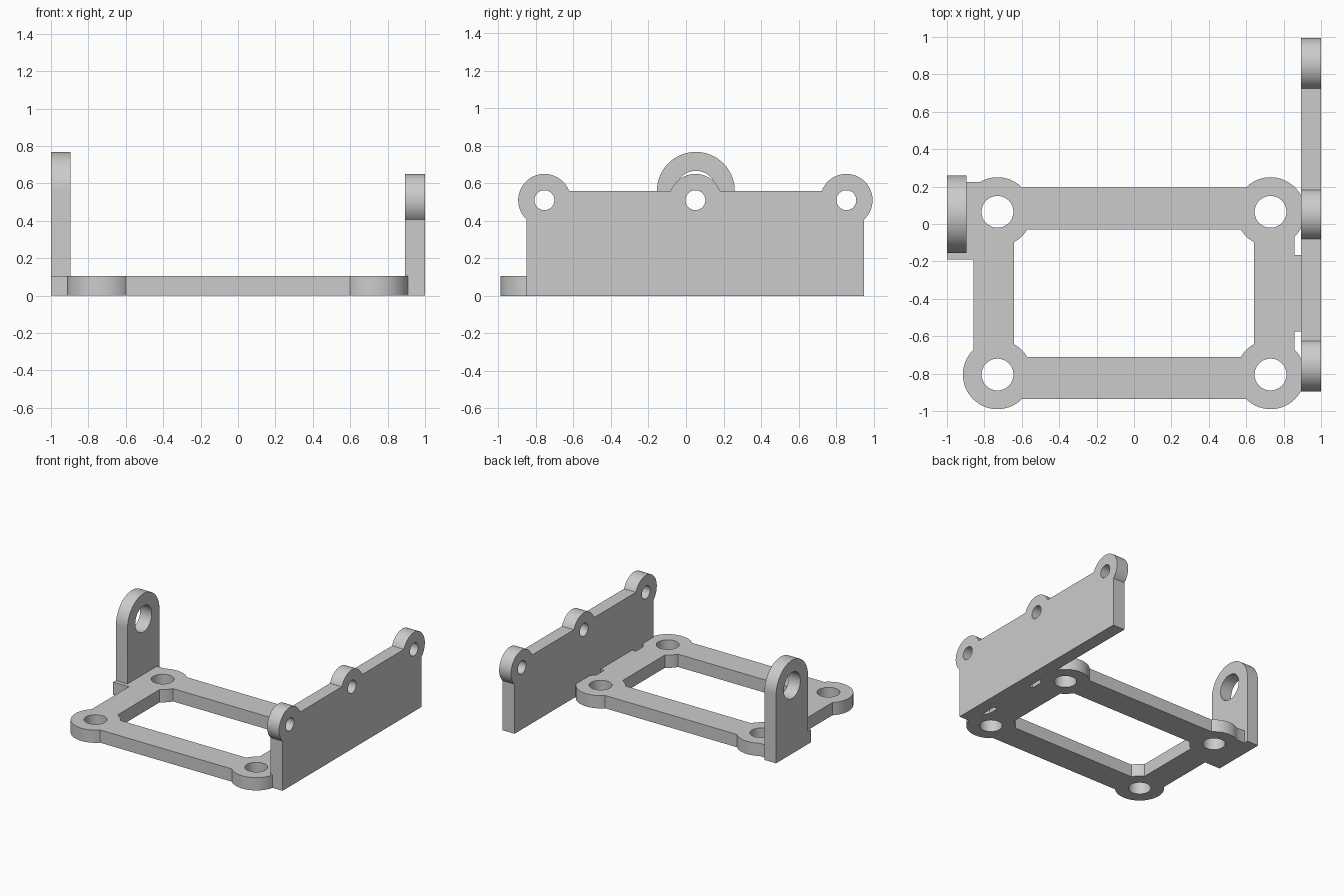
import bpy, bmesh
from math import radians, degrees, cos, sin, asin, acos, pi
from mathutils import Vector

cube = bpy.data.objects.get("Cube")
if cube:
    bpy.data.objects.remove(cube, do_unlink=True)

grey = bpy.data.materials.new("plain grey")
grey.use_nodes = True
colour = (0.6, 0.6, 0.6, 1)
grey.diffuse_color = colour
grey.node_tree.nodes["Principled BSDF"].inputs["Base Color"].default_value = colour


def arc(cx, cy, r, start, end):
    """Points along an arc, angles in radians."""
    n = max(6, round(abs(end - start) / radians(5)))
    angles = [start + (end - start) * i / n for i in range(n + 1)]
    return [(cx + r * cos(a), cy + r * sin(a)) for a in angles]


def circle(cx, cy, r):
    return arc(cx, cy, r, 0, 2 * pi)[:-1]


def extrude_profile(name, loops, place, depth):
    """Fill an outline with holes, then extrude it into a solid."""
    bm = bmesh.new()
    for loop in loops:
        verts = [bm.verts.new(place(u, v)) for u, v in loop]
        for a, b in zip(verts, verts[1:] + verts[:1]):
            bm.edges.new((a, b))
    bmesh.ops.triangle_fill(bm, edges=bm.edges[:], use_beauty=True)
    moved = bmesh.ops.extrude_face_region(bm, geom=bm.faces[:], use_keep_orig=True)
    top = [g for g in moved["geom"] if isinstance(g, bmesh.types.BMVert)]
    bmesh.ops.translate(bm, verts=top, vec=Vector(depth))
    bmesh.ops.recalc_face_normals(bm, faces=bm.faces[:])
    mesh = bpy.data.meshes.new(name)
    bm.to_mesh(mesh)
    bm.free()
    mesh.materials.append(grey)
    obj = bpy.data.objects.new(name, mesh)
    bpy.context.collection.objects.link(obj)
    bpy.ops.object.select_all(action="DESELECT")
    obj.select_set(True)
    bpy.context.view_layer.objects.active = obj
    bpy.ops.object.shade_smooth_by_angle(angle=radians(30))


# Base frame: four round bosses joined by bars
THICK, PLATE_X, LUG_X = 0.105, 0.892, -0.895
BOSS_X, BOSS_Y, MID_Y, R = 0.73, 0.435, -0.37, 0.185
SIDE, BACK = 0.128, 0.13        # bar edges outward of a boss centre
IN_X, IN_Y = 0.0875, 0.0935     # bar edges inward of a boss centre
outer_arc = arc(BOSS_X, BOSS_Y, R, -acos(SIDE / R), pi - asin(BACK / R))
inner_arc = arc(BOSS_X, BOSS_Y, R, acos(IN_X / R) - pi, asin(IN_Y / R) - pi)


def corner(points, sx, sy):
    out = [(sx * x, MID_Y + sy * y) for x, y in points]
    return out if sx * sy > 0 else out[::-1]


outline, window, holes = [], [], []
for sx, sy in ((1, 1), (-1, 1), (-1, -1), (1, -1)):
    pts = corner(outer_arc, sx, sy)
    if (sx, sy) == (-1, 1):
        # foot that carries the lug
        pts = [p for p in pts if p[0] > -0.823]
        pts += [(-0.823, 0.225), (LUG_X, 0.225), (LUG_X, -0.155),
                (-1, -0.155), (-1, -0.19), (-BOSS_X - SIDE, -0.19)]
    if sx > 0:
        # bosses stop flush against the side plate
        pts = [(min(x, PLATE_X) if y > -0.85 else x, y) for x, y in pts]
    outline += pts
    window += corner(inner_arc, sx, sy)
    holes.append(circle(sx * BOSS_X, MID_Y + sy * BOSS_Y, 0.085))
edge = BOSS_X + SIDE
outline += [(edge, -0.575), (PLATE_X, -0.575), (PLATE_X, -0.165), (edge, -0.165)]
extrude_profile("base_frame", [outline, window] + holes,
                lambda u, v: (u, v, 0), (0, 0, THICK))

# Side plate with three round ears
EAR_R, EAR_Z, TOP = 0.14, 0.51, 0.56
rise, drop = asin((TOP - EAR_Z) / EAR_R), acos(0.095 / EAR_R)
ears = [(0.855, -drop, pi - rise), (0.05, rise, pi - rise), (-0.755, rise, pi + drop)]
plate = [(-0.85, 0), (0.95, 0)]
for y, start, end in ears:
    plate += arc(y, EAR_Z, EAR_R, start, end)
extrude_profile("side_plate", [plate] + [circle(e[0], EAR_Z, 0.053) for e in ears],
                lambda u, v: (PLATE_X, u, v), (1 - PLATE_X, 0, 0))

# Upright lug with a round top and a large hole
LUG_Y, LUG_Z, LUG_R = 0.0525, 0.56, 0.2075
lug = [(LUG_Y - LUG_R, 0), (LUG_Y + LUG_R, 0)] + arc(LUG_Y, LUG_Z, LUG_R, 0, pi)
extrude_profile("upright_lug", [lug, circle(LUG_Y, LUG_Z, 0.107)],
                lambda u, v: (-1, u, v), (LUG_X + 1, 0, 0))
